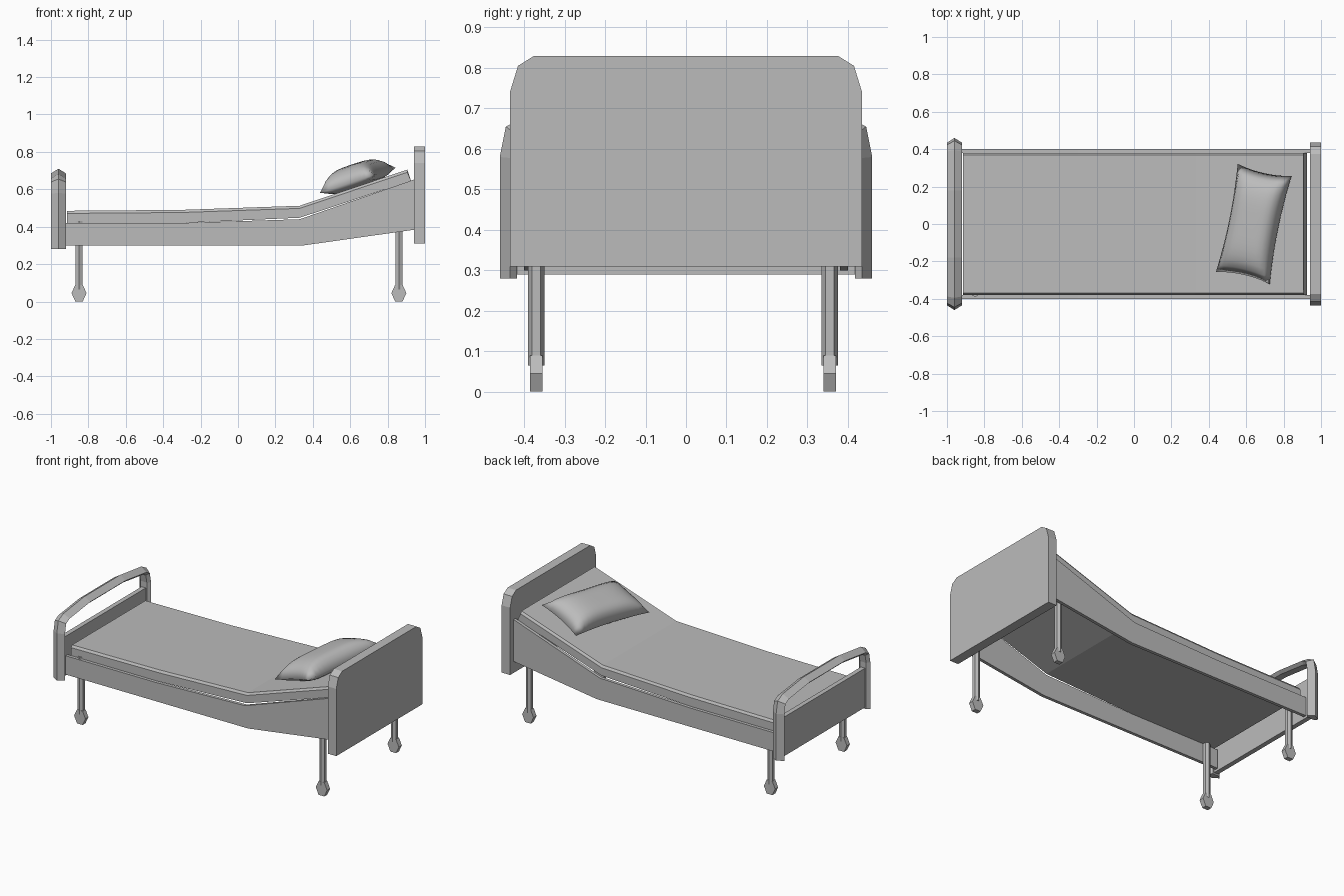
import bpy, bmesh, math
from mathutils import Vector, Matrix

if "Cube" in bpy.data.objects:
    bpy.data.objects.remove(bpy.data.objects["Cube"])

GREY = (0.5, 0.5, 0.5, 1)
grey = bpy.data.materials.new("plain_grey")
grey.use_nodes = True
grey.diffuse_color = GREY
grey.node_tree.nodes["Principled BSDF"].inputs["Base Color"].default_value = GREY


def finish(name, bm):
    bmesh.ops.recalc_face_normals(bm, faces=bm.faces)
    mesh = bpy.data.meshes.new(name)
    bm.to_mesh(mesh)
    bm.free()
    mesh.materials.append(grey)
    ob = bpy.data.objects.new(name, mesh)
    bpy.context.collection.objects.link(ob)
    return ob


def loft(name, rings):
    """Join matching closed rings and cap both ends."""
    bm = bmesh.new()
    rows = [[bm.verts.new(p) for p in ring] for ring in rings]
    n = len(rows[0])
    for a, b in zip(rows, rows[1:]):
        for i in range(n):
            j = (i + 1) % n
            bm.faces.new((a[i], a[j], b[j], b[i]))
    bm.faces.new(rows[0])
    bm.faces.new(rows[-1])
    return finish(name, bm)


def mirrored(half):
    """Complete a (y, z) outline with its mirror image."""
    return half + [(-y, z) for y, z in reversed(half)]


# Headboard with clipped corners
head = mirrored([(0.435, 0.31), (0.435, 0.74), (0.415, 0.805), (0.375, 0.83)])
loft("headboard", [[(x, y, z) for y, z in head] for x in (0.94, 1.0)])

# Footboard arch: ridged bar swept along a bent path
path = [Vector(p) for p in mirrored(
    [(0.46, 0.28), (0.46, 0.58), (0.445, 0.655), (0.395, 0.682), (0.18, 0.71)])]
section = [(-0.04, 0.025), (0, 0), (0.04, 0.025), (0.022, 0.042), (-0.022, 0.042)]
rings = []
for i, p in enumerate(path):
    before = (p - path[max(i - 1, 0)]).normalized()
    after = (path[min(i + 1, len(path) - 1)] - p).normalized()
    t = (before + after).normalized()
    inward = Vector((-t.y, t.x))
    miter = 1 / max(t.dot(after), t.dot(before))
    rings.append([(-0.96 + x, *(p + inward * d * miter)) for x, d in section])
loft("footboard_arch", rings)

# Footboard panel
loft("footboard_panel", [[(x, y, z) for y, z in mirrored([(0.43, 0.29), (0.43, 0.54)])]
                         for x in (-0.975, -0.945)])

# Side rails bent upward at the head end
rail = [(-0.94, 0.30), (0.35, 0.30), (0.95, 0.385), (0.95, 0.655),
        (0.33, 0.44), (-0.3, 0.42), (-0.94, 0.42)]
for side, s in (("right", -1), ("left", 1)):
    loft(side + "_side_rail", [[(x, s * y, z) for x, z in rail] for y in (0.38, 0.40)])

# Mattress with softened upper edges
stations = [(-0.915, -0.915, 0.42, 0.485), (-0.3, -0.3, 0.42, 0.49),
            (0.33, 0.33, 0.448, 0.512), (0.925, 0.905, 0.645, 0.705)]
rings = []
for low_x, top_x, low, top in stations:
    half = [(low_x, 0.38, low), (top_x, 0.38, top - 0.014), (top_x, 0.37, top)]
    rings.append(half + [(x, -y, z) for x, y, z in reversed(half)])
loft("mattress", rings)


# Pillow: puffed cushion with pinched corners
bm = bmesh.new()
bmesh.ops.create_grid(bm, x_segments=12, y_segments=16, size=1)
top = bm.faces[:]
copy = bmesh.ops.duplicate(bm, geom=top)["geom"]
under = {g for g in copy if isinstance(g, bmesh.types.BMVert)}
for v in bm.verts:
    u, w = v.co.x, v.co.y
    puff = ((1 - u ** 4) * (1 - w ** 4)) ** 0.6
    v.co = ((0.155 * u * (1 - 0.1 * (1 - w * w)),
             0.295 * w * (1 - 0.06 * (1 - u * u)),
             (-0.04 if v in under else 0.09) * puff))
bmesh.ops.remove_doubles(bm, verts=bm.verts, dist=0.0005)
bm.transform(Matrix.Translation((0.64, 0, 0.648))
             @ Matrix.Rotation(math.radians(-18.4), 4, "Y")
             @ Matrix.Rotation(math.radians(-12), 4, "Z"))
pillow = finish("pillow", bm)
for f in pillow.data.polygons:
    f.use_smooth = True


def hexagon(rx, ry):
    return [(rx * math.cos(k * math.pi / 3), ry * math.sin(k * math.pi / 3)) for k in range(6)]


# Legs and castors
for end, x, height in (("foot", -0.85, 0.43), ("head", 0.86, 0.6)):
    for side, y in (("right", -0.37), ("left", 0.355)):
        name = end + "_" + side
        loft(name + "_leg", [[(x + b, y + a, z) for a, b in hexagon(0.02, 0.021)]
                             for z in (0.065, height)])
        loft(name + "_castor", [[(x + a, y + d, 0.045 + b) for a, b in hexagon(0.04, 0.051)]
                                for d in (-0.015, 0.015)])
